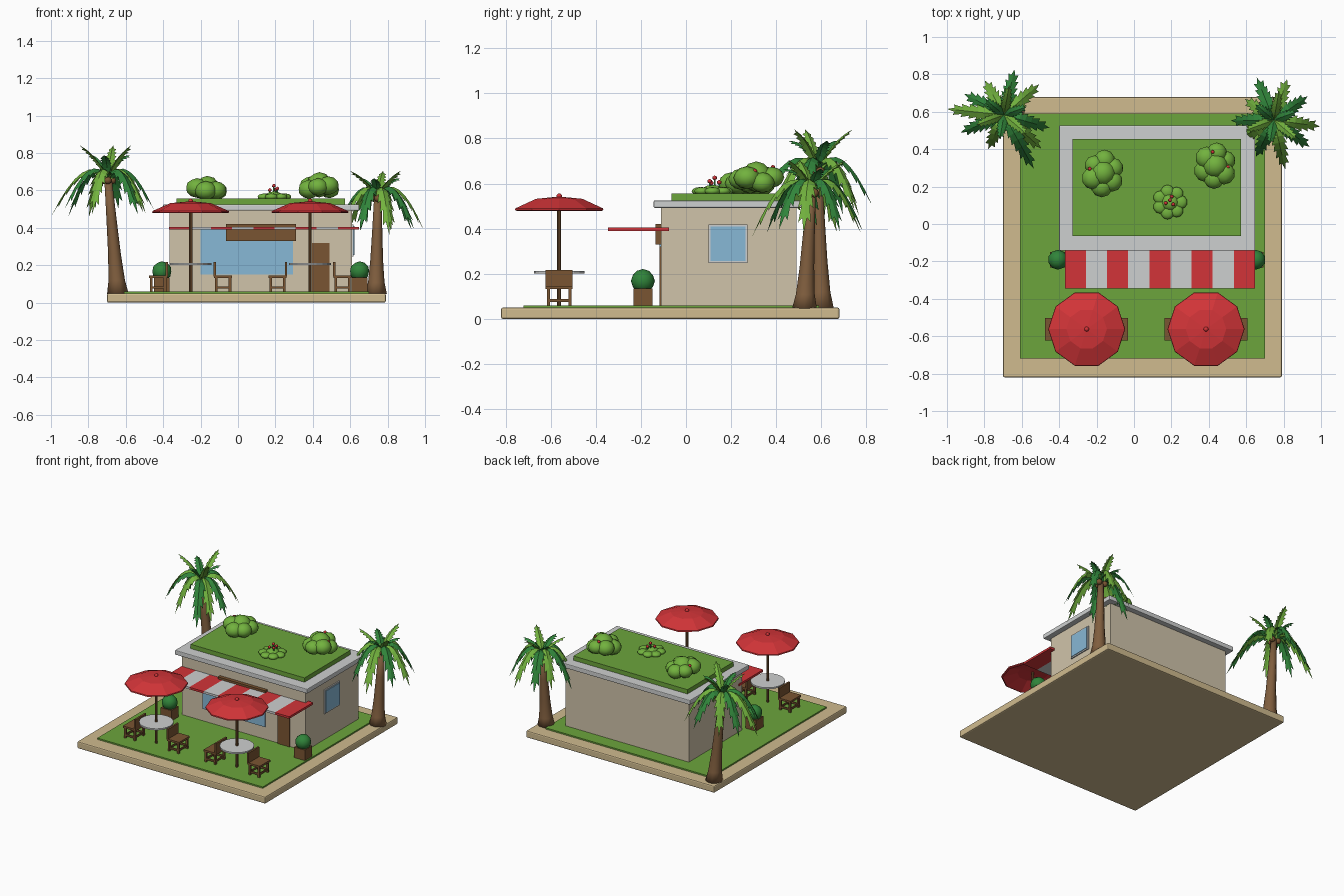
import bpy, bmesh, math, random
from mathutils import Vector, Matrix

if "Cube" in bpy.data.objects:
    bpy.data.objects.remove(bpy.data.objects["Cube"])

random.seed(4)


def material(name, rgb):
    m = bpy.data.materials.new(name)
    lin = [((c / 255 + 0.055) / 1.055) ** 2.4 for c in rgb]
    m.diffuse_color = (*lin, 1)
    m.use_nodes = True
    m.node_tree.nodes["Principled BSDF"].inputs["Base Color"].default_value = m.diffuse_color
    return m


SAND = material("sand stone", (208, 187, 143))
GRASS = material("grass green", (108, 165, 60))
WALL = material("cream wall", (208, 196, 170))
GREY = material("pale grey", (206, 208, 208))
RED = material("red", (210, 52, 56))
WOOD = material("brown wood", (122, 85, 50))
TRUNK = material("palm bark", (128, 94, 62))
GLASS = material("window blue", (135, 184, 214))
DARK = material("dark green", (48, 132, 58))
LEAF = material("leaf green", (114, 178, 62))


def finish(name, bm, *mats, smooth=False):
    me = bpy.data.meshes.new(name)
    bm.to_mesh(me)
    bm.free()
    ob = bpy.data.objects.new(name, me)
    bpy.context.collection.objects.link(ob)
    for m in mats:
        me.materials.append(m)
    for p in me.polygons:
        p.use_smooth = smooth
    return ob


def add_box(bm, x0, x1, y0, y1, z0, z1):
    mat = Matrix.Translation(((x0 + x1) / 2, (y0 + y1) / 2, (z0 + z1) / 2))
    mat = mat @ Matrix.Diagonal((x1 - x0, y1 - y0, z1 - z0, 1))
    return bmesh.ops.create_cube(bm, size=1, matrix=mat)["verts"]


def box(name, mat, *dims, bevel=0):
    bm = bmesh.new()
    add_box(bm, *dims)
    if bevel:
        bmesh.ops.bevel(bm, geom=bm.edges[:], offset=bevel, segments=2, affect="EDGES", profile=0.5)
    return finish(name, bm, mat)


def add_ball(bm, loc, r, squash=1.0, sub=2):
    mat = Matrix.Translation(loc) @ Matrix.Diagonal((r, r, r * squash, 1))
    return bmesh.ops.create_icosphere(bm, subdivisions=sub, radius=1, matrix=mat)["verts"]


def lathe(name, mat, rings, sides, smooth=False):
    """rings: (x, y, z, radius) from bottom to top, capped at both ends"""
    bm = bmesh.new()
    loops = [[bm.verts.new((x + r * math.cos(2 * math.pi * i / sides),
                            y + r * math.sin(2 * math.pi * i / sides), z))
              for i in range(sides)] for x, y, z, r in rings]
    for a, b in zip(loops, loops[1:]):
        for i in range(sides):
            j = (i + 1) % sides
            bm.faces.new((a[i], a[j], b[j], b[i]))
    bm.faces.new(loops[0][::-1])
    bm.faces.new(loops[-1])
    return finish(name, bm, mat, smooth=smooth)


# Plot
box("base_slab", SAND, -0.70, 0.79, -0.82, 0.68, 0, 0.05, bevel=0.008)
box("lawn", GRASS, -0.61, 0.70, -0.72, 0.59, 0.045, 0.06)

# Building
box("walls", WALL, -0.365, 0.61, -0.11, 0.49, 0.05, 0.495)
box("roof_slab", GREY, -0.40, 0.648, -0.143, 0.527, 0.492, 0.525, bevel=0.005)
box("roof_lawn", GRASS, -0.33, 0.572, -0.065, 0.455, 0.52, 0.556)
box("front_window", GLASS, -0.20, 0.295, -0.118, -0.10, 0.15, 0.405)
box("door", WOOD, 0.395, 0.49, -0.118, -0.10, 0.055, 0.32)
box("sign_board", WOOD, -0.065, 0.31, -0.135, -0.10, 0.33, 0.42)
box("side_window_frame", GREY, 0.60, 0.618, 0.10, 0.272, 0.247, 0.418)
box("side_window_pane", GLASS, 0.60, 0.622, 0.109, 0.263, 0.256, 0.409)

# Striped awning
bm = bmesh.new()
step = (0.647 + 0.37) / 9
for i in range(9):
    x = -0.37 + i * step
    verts = add_box(bm, x, x + step, -0.345, -0.075, 0.39, 0.405)
    for f in {f for v in verts for f in v.link_faces}:
        f.material_index = i % 2
finish("awning", bm, RED, GREY)


# Umbrella tables with two outward-facing chairs each
def chair(name, cx, cy, s):
    bm = bmesh.new()

    def part(a, b, y0, y1, z0, z1):
        xs = sorted((cx + s * a, cx + s * b))
        add_box(bm, *xs, cy + y0, cy + y1, z0, z1)
    part(0.125, 0.222, -0.06, 0.06, 0.132, 0.146)
    part(0.122, 0.135, -0.06, 0.06, 0.14, 0.216)
    for a in (0.13, 0.203):
        for y in (-0.055, 0.041):
            part(a, a + 0.014, y, y + 0.014, 0.055, 0.135)
        part(a + 0.003, a + 0.011, -0.045, 0.045, 0.075, 0.087)
    for y in (-0.053, 0.043):
        part(0.135, 0.21, y, y + 0.01, 0.075, 0.087)
    finish(name, bm, WOOD)


for side, cx in (("left", -0.253), ("right", 0.385)):
    cy = -0.562
    lathe(side + "_umbrella_pole", WOOD, [(cx, cy, 0.05, 0.009), (cx, cy, 0.53, 0.009)], 8)
    canopy = [(0.02, 0.522), (0.10, 0.515), (0.197, 0.478), (0.206, 0.482), (0.204, 0.49),
              (0.108, 0.532), (0.012, 0.541)]
    lathe(side + "_umbrella", RED, [(cx, cy, z, r) for r, z in canopy], 10)
    bm = bmesh.new()
    add_ball(bm, (cx, cy, 0.543), 0.013)
    finish(side + "_umbrella_knob", bm, RED, smooth=True)
    lathe(side + "_table_top", GREY, [(cx, cy, 0.202, 0.112), (cx, cy, 0.213, 0.112)], 20)
    chair(side + "_chair_west", cx, cy, -1)
    chair(side + "_chair_east", cx, cy, 1)

# Planters beside the front corners
for side, x in (("left", -0.407), ("right", 0.65)):
    box(side + "_planter", WOOD, x - 0.042, x + 0.042, -0.233, -0.149, 0.055, 0.135)
    bm = bmesh.new()
    add_ball(bm, (x, -0.191, 0.168), 0.053, sub=2)
    finish(side + "_planter_bush", bm, DARK, smooth=True)


# Roof bushes made of round lobes, with a few red fruits
def bush(name, cx, cy, height, fruits):
    bm = bmesh.new()
    z = 0.55
    add_ball(bm, (cx, cy, z + height - 0.065), 0.068)
    for i in range(6):
        a = i * math.pi / 3 + 0.4
        r = random.uniform(0.052, 0.062)
        add_ball(bm, (cx + 0.058 * math.cos(a), cy + 0.07 * math.sin(a),
                      z + height * random.uniform(0.35, 0.55)), r, 0.85)
    finish(name, bm, LEAF, smooth=True)
    bm = bmesh.new()
    for x, y, fz in fruits:
        add_ball(bm, (x, y, fz), 0.011, sub=1)
    finish(name + "_fruits", bm, RED, smooth=True)


bush("left_roof_bush", -0.165, 0.272, 0.125, [(-0.237, 0.295, 0.642)])
bush("right_roof_bush", 0.435, 0.312, 0.145, [(0.42, 0.385, 0.672), (0.502, 0.305, 0.655)])

# Low flowering plant on the roof
px, py = 0.192, 0.117
bm = bmesh.new()
for i in range(7):
    a = i * 2 * math.pi / 7
    add_ball(bm, (px + 0.058 * math.cos(a), py + 0.058 * math.sin(a), 0.566), 0.036, 0.5)
add_ball(bm, (px, py, 0.572), 0.045, 0.5)
finish("roof_rosette", bm, LEAF, smooth=True)
stems, heads = bmesh.new(), bmesh.new()
for dx, dy, h in ((0, 0.01, 0.625), (0.018, -0.012, 0.61), (-0.022, -0.005, 0.602), (0.01, 0.03, 0.605)):
    add_box(stems, px + dx - 0.004, px + dx + 0.004, py + dy - 0.004, py + dy + 0.004, 0.57, h)
    add_ball(heads, (px + dx, py + dy, h), 0.011, sub=1)
finish("flower_stems", stems, DARK)
finish("flower_heads", heads, RED, smooth=True)


# Palms: flared trunk, toothed arching fronds, coconuts
def frond(bm, origin, angle, length, rise, drop, width, tone):
    out = Vector((math.cos(angle), math.sin(angle), 0))
    side = Vector((-out.y, out.x, 0))
    n = 8

    def mid(t):
        h = 2 * t * (1 - t) * 0.42 * length + t * t * length
        return origin + out * h + Vector((0, 0, 2 * t * (1 - t) * rise + t * t * drop))
    for i in range(n):
        t0, t1 = i / n, (i + 1) / n
        w = width * (0.35 + 0.65 * math.sin(math.pi * min(1, t0 * 0.85 + 0.2)))
        for s in (-1, 1):
            a, d = mid(t0), mid(t1)
            b = a + side * s * w * 0.62 - Vector((0, 0, w * 0.35))
            c = mid(min(1, t1 + 0.03)) + side * s * w * (0 if i == n - 1 else 1) - Vector((0, 0, w * 0.6))
            if i == n - 1:
                pts = [a, b, d]
            else:
                pts = [a, b, c, d]
            if s > 0:
                pts.reverse()
            f = bm.faces.new([bm.verts.new(p) for p in pts])
            f.material_index = tone


def palm(name, base, top, drop, lift, tips):
    base, top = Vector(base), Vector(top)
    rings = []
    for t, r in ((0, 0.058), (0.12, 0.044), (0.35, 0.034), (0.65, 0.027), (1, 0.02)):
        p = base.lerp(top, t)
        rings.append((p.x, p.y, p.z, r))
    lathe(name + "_trunk", TRUNK, rings, 10, smooth=True)
    bm = bmesh.new()
    for i, (deg, length) in enumerate(tips):
        frond(bm, top, math.radians(deg), length, 0.16, drop * random.uniform(0.8, 1.05), 0.042, i % 2)
    for i in range(6):
        frond(bm, top, math.radians(i * 60 + 20), 0.13 + 0.03 * (i % 2), lift * 0.75,
              lift * (1 if i % 2 else 0.7), 0.03, (i + 1) % 2)
    finish(name + "_fronds", bm, LEAF, DARK)
    bm = bmesh.new()
    for i in range(3):
        a = i * 2.1 + 0.5
        add_ball(bm, top + Vector((0.026 * math.cos(a), 0.026 * math.sin(a), -0.012)), 0.02)
    finish(name + "_coconuts", bm, WOOD, smooth=True)


palm("left_palm", (-0.642, 0.60, 0.045), (-0.695, 0.583, 0.665), -0.2, 0.175,
     [(174, 0.305), (202, 0.25), (245, 0.20), (299, 0.33), (318, 0.27), (344, 0.255),
      (41, 0.25), (77, 0.25), (119, 0.21), (152, 0.24)])
palm("right_palm", (0.738, 0.525, 0.045), (0.748, 0.556, 0.57), -0.2, 0.135,
     [(352, 0.25), (323, 0.24), (283, 0.27), (244, 0.22), (208, 0.235), (181, 0.23),
      (144, 0.19), (112, 0.245), (72, 0.23), (35, 0.22)])
